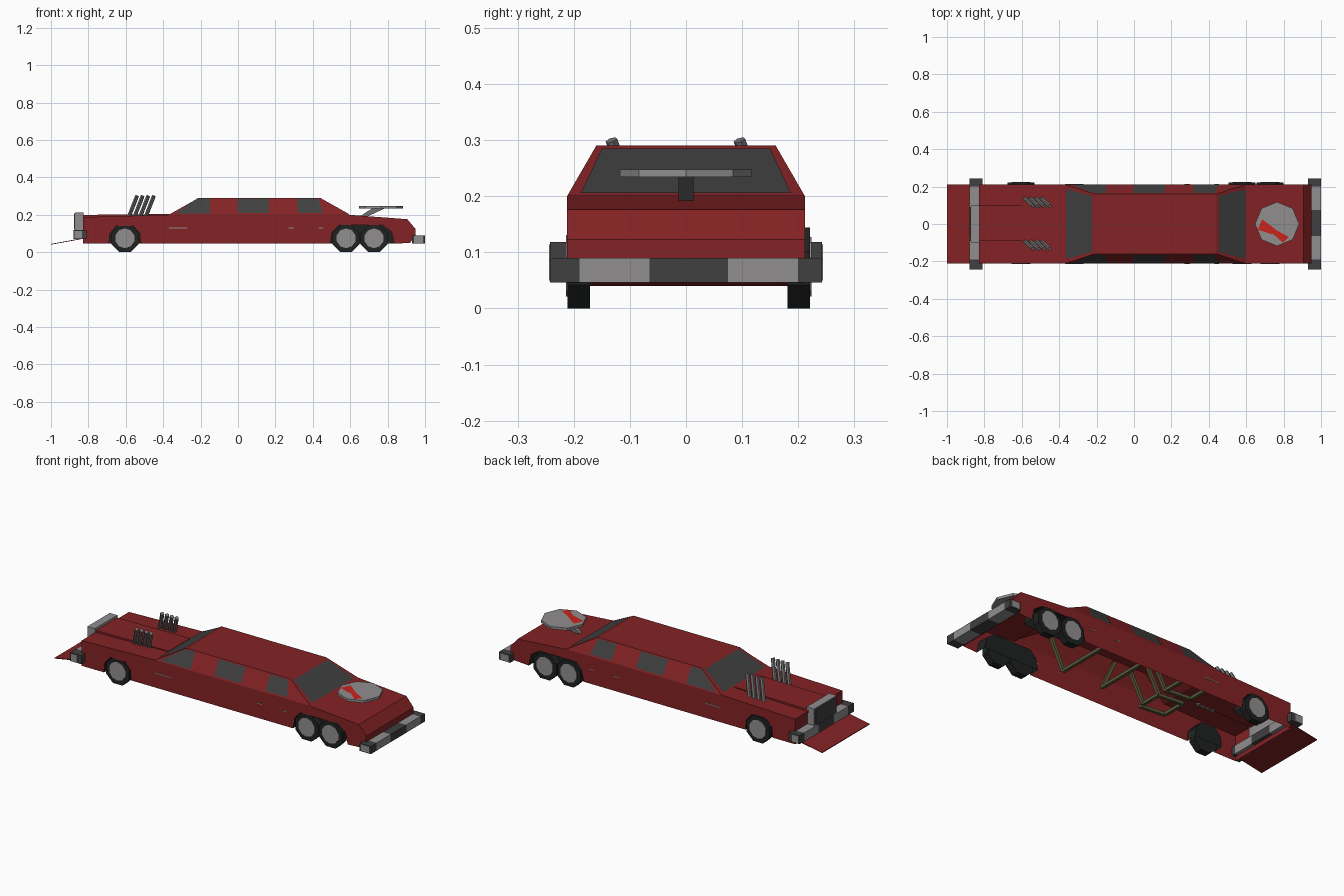
import bpy, bmesh, math
from mathutils import Vector

if "Cube" in bpy.data.objects:
    bpy.data.objects.remove(bpy.data.objects["Cube"])

def mat(name, r, g, b):
    m = bpy.data.materials.new(name)
    m.diffuse_color = (r, g, b, 1)
    m.use_nodes = True
    m.node_tree.nodes["Principled BSDF"].inputs["Base Color"].default_value = m.diffuse_color
    return m

RED = mat("dark_red_paint", .23, .016, .018)
GLASS = mat("dark_grey_glass", .05, .05, .05)
CHROME = mat("light_grey_metal", .28, .27, .27)
STEEL = mat("mid_grey_metal", .17, .165, .165)
RUBBER = mat("black_rubber", .014, .015, .015)
BRIGHT = mat("bright_red", .6, .017, .012)
OLIVE = mat("olive_fabric", .10, .10, .045)

def mesh(name, verts, faces, m):
    me = bpy.data.meshes.new(name)
    me.from_pydata([tuple(v) for v in verts], [], faces)
    me.materials.append(m)
    ob = bpy.data.objects.new(name, me)
    bpy.context.collection.objects.link(ob)
    return ob

def prism(name, prof, y0, y1, m):
    """Closed x-z profile extruded along y."""
    n = len(prof)
    v = [(x, y0, z) for x, z in prof] + [(x, y1, z) for x, z in prof]
    f = [tuple(range(n)), tuple(range(2 * n - 1, n - 1, -1))]
    f += [(i, i + n, (i + 1) % n + n, (i + 1) % n) for i in range(n)]
    return mesh(name, v, f, m)

def box(name, x0, x1, y0, y1, z0, z1, m):
    return prism(name, [(x0, z0), (x1, z0), (x1, z1), (x0, z1)], y0, y1, m)

def strip(name, path, y0, y1, m):
    """Open x-z path swept across y as a thin sheet."""
    n = len(path)
    v = [(x, y0, z) for x, z in path] + [(x, y1, z) for x, z in path]
    return mesh(name, v, [(i, i + 1, i + 1 + n, i + n) for i in range(n - 1)], m)

def rod(name, p, q, r, sides, m, turn=0):
    """Cylinder from p to q."""
    p, q = Vector(p), Vector(q)
    bm = bmesh.new()
    bmesh.ops.create_cone(bm, cap_ends=True, segments=sides, radius1=r, radius2=r, depth=(q - p).length)
    rot = (q - p).to_track_quat('Z', 'Y')
    for v in bm.verts:
        a, b = math.cos(turn), math.sin(turn)
        c = Vector((a * v.co.x - b * v.co.y, b * v.co.x + a * v.co.y, v.co.z))
        v.co = rot @ c + (p + q) / 2
    me = bpy.data.meshes.new(name)
    bm.to_mesh(me)
    bm.free()
    me.materials.append(m)
    ob = bpy.data.objects.new(name, me)
    bpy.context.collection.objects.link(ob)
    return ob

W, TW, BELT, ROOF = .212, .16, .2, .29      # half widths and heights

# Lower body sides with wheel arch notches, joined by hood, deck and end sheets
front_arch = [(-.69, .045), (-.685, .10), (-.65, .14), (-.56, .14), (-.525, .10), (-.52, .045)]
rear_arch = [(.492, .045), (.505, .11), (.54, .145), (.77, .145), (.82, .11), (.835, .045)]
tail = [(.92, .05), (.95, .09), (.95, .123), (.905, .176), (.59, BELT)]
nose = [(-.37, BELT), (-.83, .187), (-.83, .045)]
outline = front_arch + rear_arch + tail + nose
for s, side in ((-1, "right"), (1, "left")):
    mesh("body_side_" + side, [(x, s * W, z) for x, z in outline], [tuple(range(len(outline)))], RED)
    # Dark wheel housings
    for label, arch in (("front", front_arch), ("rear", rear_arch)):
        strip(f"{label}_well_lining_{side}", arch, s * .15, s * W, RUBBER)
        mesh(f"{label}_well_wall_{side}", [(x, s * .15, z) for x, z in arch], [tuple(range(6))], RUBBER)
strip("trunk_and_tail", tail, -W, W, RED)
strip("hood_and_nose", nose, -W, W, RED)
prism("raised_hood_panel", [(-.84, .18), (-.37, .195), (-.37, .204), (-.84, .199)], -.09, .1, RED)

# Cabin shell, open underneath
cab = [(x, y, BELT) for x in (-.37, .6) for y in (-W, W)]
cab += [(x, y, ROOF) for x in (-.21, .44) for y in (-TW, TW)]
mesh("cabin", cab, [(0, 1, 5, 4), (2, 6, 7, 3), (0, 4, 6, 2), (1, 3, 7, 5), (4, 5, 7, 6)], RED)

# Side windows laid on the sloping cabin sides
side_windows = {
    "front": [(-.335, .205), (-.15, .205), (-.15, .285), (-.22, .285)],
    "middle": [(0, .208), (.167, .208), (.165, .285), (-.005, .285)],
    "rear": [(.32, .208), (.455, .208), (.43, .285), (.315, .285)]}
for s, side in ((-1, "right"), (1, "left")):
    for label, pts in side_windows.items():
        v = [(x, s * (W - (W - TW) * (z - BELT) / (ROOF - BELT) + .003), z + .001) for x, z in pts]
        mesh(f"{label}_window_{side}", v, [(0, 1, 2, 3)], GLASS)
    # Door trim strips
    for x0, x1 in ((-.37, -.27), (.27, .30), (.43, .455)):
        box("door_trim_" + side, x0, x1, s * W, s * (W + .002), .126, .131, CHROME)

# Windshield and rear window
def slope_pane(name, xb, xt, out):
    ends = []
    for z, hw in ((.204, .187), (.283, .15)):
        t = (z - BELT) / (ROOF - BELT)
        x = xb + (xt - xb) * t + out
        ends += [(x, -hw, z + .002), (x, hw, z + .002)]
    mesh(name, ends, [(0, 1, 3, 2)], GLASS)
slope_pane("windshield", -.37, -.21, -.002)
slope_pane("rear_window", .6, .44, .002)

# Sloping ramp plate at the nose
prism("nose_ramp", [(-1, .04), (-.82, .073), (-.82, .077), (-1, .044)], -W, W, RED)

# Bumpers in alternating dark and bright segments
cuts = [-.242, -.19, -.065, .075, .2, .242]
for i in range(5):
    m = GLASS if i % 2 == 0 else CHROME
    prism("rear_bumper_segment", [(.93, .046), (1, .046), (1, .09), (.93, .09)], cuts[i], cuts[i + 1], m)
    prism("front_bumper_segment", [(-.88, .07), (-.81, .07), (-.81, .118), (-.88, .118)], cuts[i], cuts[i + 1], m)
for s in (-1, 1):
    box("rear_bumper_end", .94, .99, s * .242, s * .244, .05, .086, CHROME)
    box("front_bumper_end", -.875, -.835, s * .242, s * .244, .074, .114, CHROME)

# Grille: bright surround with dark insert
box("grille_surround", -.872, -.825, -.1, .1, .115, .213, CHROME)
box("grille_insert", -.876, -.872, -.092, .092, .12, .207, GLASS)

# Six wheels: eight-sided tyres with hub discs
for x in (-.605, .578, .727):
    for s, yc in ((-1, -.191), (1, .201)):
        r = .078
        rod("tyre", (x, yc - .02, .072), (x, yc + .02, .072), r, 8, RUBBER, math.pi / 8)
        rod("hub", (x, yc + s * .019, .074), (x, yc + s * .023, .074), .053, 10, CHROME)

# Slanted exhaust stacks, four on each side of the hood
for y in (.138, -.09):
    for i in range(4):
        x = -.585 + i * .03
        rod("exhaust_stack", (x, y, .185), (x + .045, y - .043, .3), .011, 6, STEEL)

# Dish on the trunk with its strut and painted stripe
prism("dish_strut", [(.65, .19), (.69, .19), (.79, .236), (.72, .236)], -.013, .013, STEEL)
rod("dish", (.765, 0, .234), (.765, 0, .248), .118, 8, CHROME)
bolt = [(.662, -.03), (.685, .025), (.765, -.035), (.828, -.07), (.797, -.1), (.745, -.055), (.72, -.05)]
mesh("dish_stripe", [(x, y, .2495) for x, y in bolt], [tuple(range(7))], BRIGHT)

# Seat frames inside the open shell: U-shaped flat bars
def seat_frame(name, x_low, z_low, x_high, z_high, y0, y1):
    pts = [(x_high, y0, z_high), (x_low, y0, z_low), (x_low, y1, z_low), (x_high, y1, z_high)]
    for p, q in zip(pts, pts[1:]):
        rod(name, p, q, .012, 4, OLIVE, math.pi / 4)
seat_frame("rear_bench_back", .33, .10, .41, .27, -.15, .15)
seat_frame("middle_bench_back", .08, .10, .0, .27, -.15, .15)
for y0, y1 in ((-.17, -.03), (.03, .17)):
    seat_frame("front_seat_cushion", -.34, .11, -.18, .10, y0, y1)
    seat_frame("front_seat_back", -.18, .10, -.10, .25, y0 * .85, y1 * .85)
